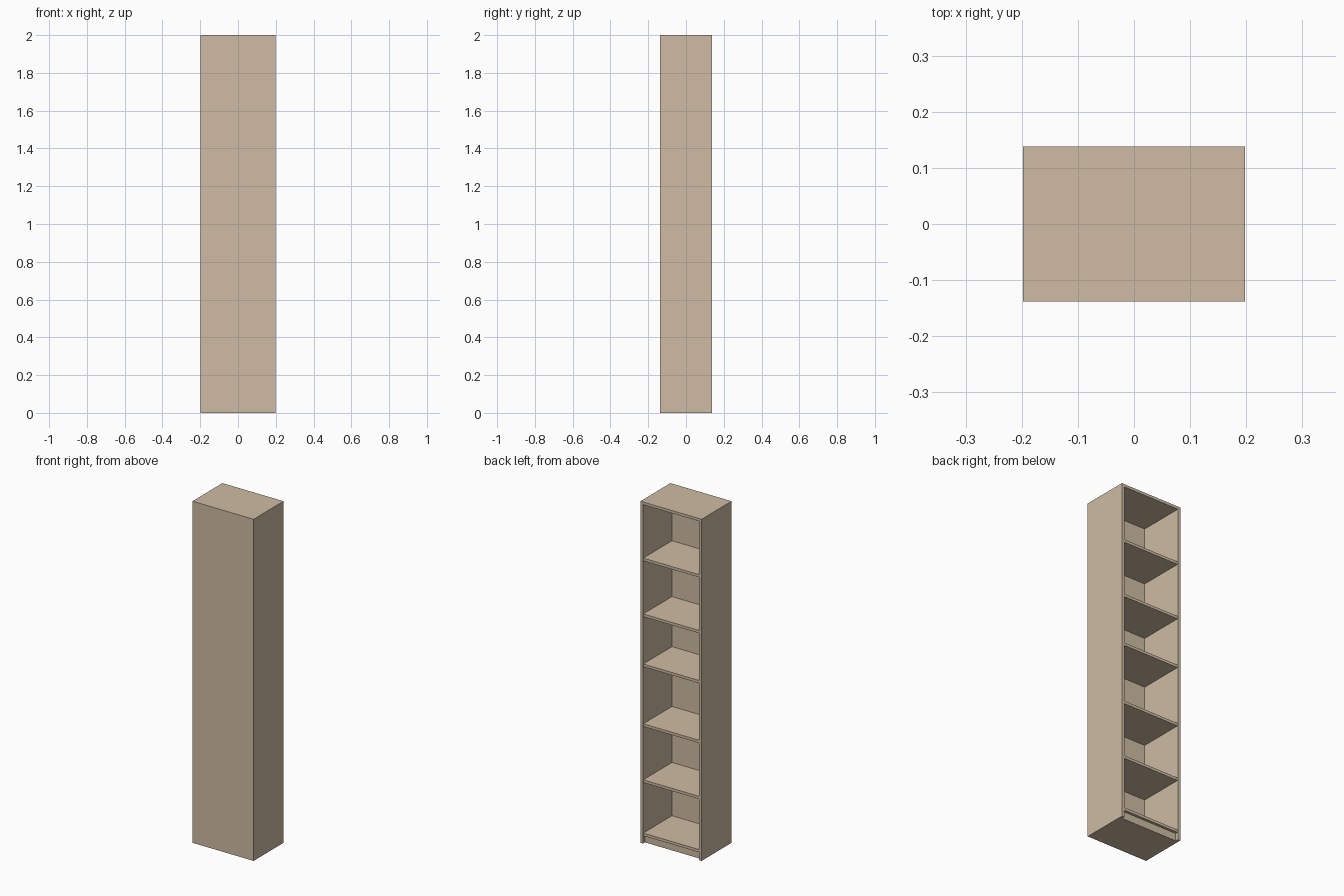
import bpy

if "Cube" in bpy.data.objects:
    bpy.data.objects.remove(bpy.data.objects["Cube"])

W, D, H, T = 0.396, 0.277, 2.0, 0.016   # width, depth, height, board thickness
X, Y = W / 2, D / 2

wood = bpy.data.materials.new("wood")
wood.diffuse_color = (0.62, 0.50, 0.37, 1)
wood.use_nodes = True
wood.node_tree.nodes["Principled BSDF"].inputs["Base Color"].default_value = wood.diffuse_color


def board(name, x0, x1, y0, y1, z0, z1):
    bpy.ops.mesh.primitive_cube_add(size=1, location=((x0 + x1) / 2, (y0 + y1) / 2, (z0 + z1) / 2))
    ob = bpy.context.object
    ob.name = name
    ob.scale = (x1 - x0, y1 - y0, z1 - z0)
    bpy.ops.object.transform_apply(location=False, rotation=False, scale=True)
    ob.data.materials.append(wood)


# carcass: sides, top and the closed panel
board("left_side", -X, -X + T, -Y, Y, 0, H)
board("right_side", X - T, X, -Y, Y, 0, H)
board("top_panel", -X + T, X - T, -Y, Y, H - T, H)
board("back_panel", -X + T, X - T, -Y, -Y + 0.008, 0, H - T)

# shelves, listed by the height of their upper face
for i, z in enumerate((0.06, 0.372, 0.70, 1.05, 1.343, 1.67)):
    board(f"shelf_{i + 1}", -X + T, X - T, -Y + 0.008, Y - 0.003, z - T, z)

# recessed plinth under the lowest shelf
board("plinth", -X + T, X - T, -Y + 0.008, Y - 0.018, 0, 0.06 - T)
